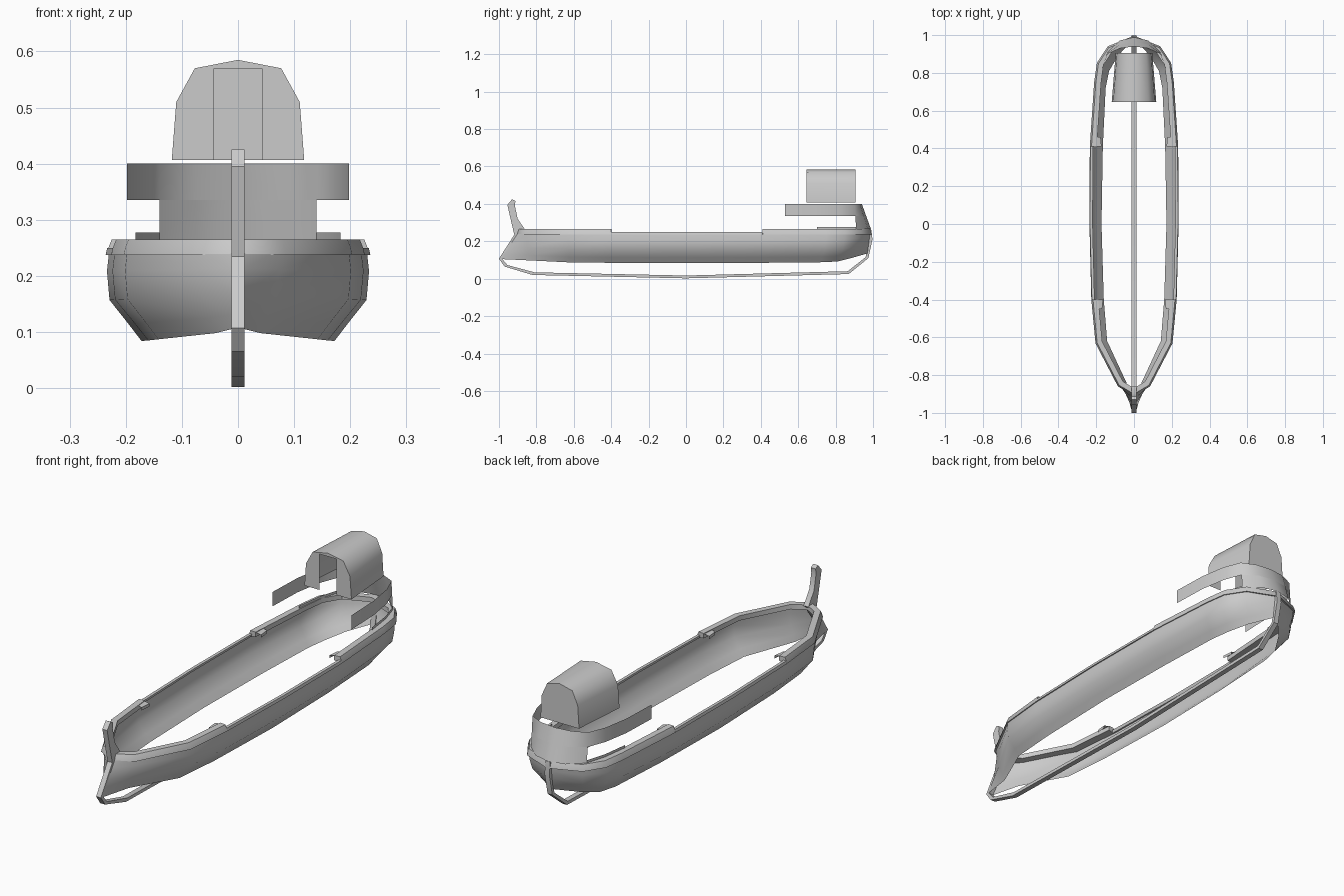
import bpy, bmesh
from mathutils import Vector

if "Cube" in bpy.data.objects:
    bpy.data.objects.remove(bpy.data.objects["Cube"])


def make(name, verts, faces, mirror=False, angle=0.6):
    me = bpy.data.meshes.new(name)
    me.from_pydata([tuple(v) for v in verts], [], faces)
    bm = bmesh.new()
    bm.from_mesh(me)
    bmesh.ops.remove_doubles(bm, verts=bm.verts, dist=1e-5)
    bmesh.ops.recalc_face_normals(bm, faces=bm.faces)
    bm.to_mesh(me)
    bm.free()
    ob = bpy.data.objects.new(name, me)
    bpy.context.collection.objects.link(ob)
    bpy.ops.object.select_all(action='DESELECT')
    ob.select_set(True)
    bpy.context.view_layer.objects.active = ob
    bpy.ops.object.shade_smooth_by_angle(angle=angle)
    if mirror:
        m = ob.modifiers.new("Mirror", 'MIRROR')
        m.merge_threshold = 0.0005
    return ob


def grid(name, rows, closed=False, caps=False, **kw):
    """Skin a list of equally long point rows."""
    n = len(rows[0])
    verts = [p for r in rows for p in r]
    faces = []
    for i in range(len(rows) - 1):
        for j in range(n if closed else n - 1):
            k = (j + 1) % n
            faces.append((i * n + j, i * n + k, (i + 1) * n + k, (i + 1) * n + j))
    if caps:
        faces += [tuple(range(n)), tuple(range(len(verts) - n, len(verts)))]
    return make(name, verts, faces, **kw)


def sweep(name, path, profile, **kw):
    """Sweep an (offset, z) profile along a plan-view path."""
    rows = []
    for i, p in enumerate(path):
        a = (p - path[max(i - 1, 0)])
        b = (path[min(i + 1, len(path) - 1)] - p)
        t = (a.normalized() + b.normalized()).normalized()
        nrm = Vector((t.y, -t.x))
        rows.append([(p.x + nrm.x * o, p.y + nrm.y * o, z) for o, z in profile])
    return grid(name, rows, closed=True, caps=True, **kw)


# Hull stations, bow to stern: top x, top y, bottom x, y, z, bulge
stations = [
    (.012, -.895, .012, -.99, .105, 0), (.08, -.855, .04, -.84, .098, .4),
    (.197, -.63, .142, -.62, .087, 1), (.219, -.40, .160, -.40, .085, 1),
    (.229, 0, .172, 0, .084, 1), (.227, .41, .165, .41, .085, 1),
    (.204, .75, .150, .72, .088, 1), (.19, .85, .132, .81, .092, .9),
    (.135, .935, .085, .89, .112, .7), (.012, .985, .012, .97, .135, 0)]
curve = [(0, 0), (.4, .18), (1.0, .44), (1.08, .75), (1, 1)]

# Hull shell, open at the bottom
rows = []
for tx, ty, bx, by, bz, w in stations:
    row = []
    for f, t in curve:
        g = t + (f - t) * w
        row.append((bx + (tx - bx) * g, by + (ty - by) * (t + (min(g, 1) - t) * .6),
                    bz + (.25 - bz) * t))
    rows.append(row)
grid("hull", rows, mirror=True, angle=1.0)

# Gunwale: low rail amidships, raised caps at bow and stern
plan = [Vector((s[0], s[1])) for s in stations]
flip = [Vector((-p.x, p.y)) for p in plan]
low = [(.007, .237), (.004, .25), (-.01, .25), (-.006, .237)]
cap = [(.007, .237), (.004, .25), (-.002, .265), (-.03, .265), (-.03, .243)]
sweep("middle_rail", plan[3:6], low, mirror=True)
sweep("bow_cap", flip[3::-1] + plan[:4], cap)
sweep("stern_cap", plan[5:] + flip[:4:-1], cap)

# Small knees where the raised caps end
for name, x, y, e in (("bow_knee", .219, -.40, -.05), ("stern_knee", .227, .41, .05)):
    grid(name, [[(x - .028, y, .263), (x - .055, y, .258), (x - .055, y, .245)],
                [(x - .032, y + e, .263), (x - .05, y + e, .258), (x - .05, y + e, .245)]],
         mirror=True)

# Keel with stem post and stern post: outer and inner side profile
outer = [(-.93, .425), (-.955, .395), (-.938, .32), (-.918, .235), (-1, .107),
         (-.97, .065), (-.82, .02), (0, .002), (.87, .025), (.975, .11), (.997, .21),
         (.99, .265)]
inner = [(-.912, .415), (-.915, .39), (-.90, .32), (-.86, .262), (-.982, .105),
         (-.955, .073), (-.81, .034), (0, .017), (.865, .04), (.96, .115), (.98, .21),
         (.975, .265)]
w = .012
grid("keel_and_posts",
     [[(-w, *o), (w, *o), (w, *i), (-w, *i)] for o, i in zip(outer, inner)],
     closed=True, caps=True)

# Stern screen: plan x, y at top, backward lean at foot
screen = [(.198, .53, 0), (.192, .70, 0), (.172, .82, 0), (.14, .90, .01),
          (.075, .93, .04), (0, .94, .047)]


def strip(name, pts, z0, z1):
    def at(p, z):
        return (p[0], p[1] + p[2] * (.40 - z) / .13, z)
    grid(name, [[at(p, z0) for p in pts], [at(p, z1) for p in pts]], mirror=True, angle=.8)


strip("screen_band", screen, .335, .40)
strip("screen_wall", screen[3:], .265, .335)
strip("screen_sill", [(.183, .70, 0), (.167, .82, .0), screen[3]], .263, .277)

# Cabin: tapered arch shell, front wall with doorway, closed back
arch = [(.118, .407), (.11, .51), (.077, .57), (0, .585)]
y0, y1, taper = .645, .905, .82
grid("cabin_shell", [[(x, y0, z) for x, z in arch],
                     [(x * taper, y1, z) for x, z in arch]], mirror=True, angle=1.0)
front = [(.043, .407)] + arch + [(0, .57), (.043, .57)]
make("cabin_front", [(x, y0, z) for x, z in front], [(0, 1, 2, 3, 6), (3, 4, 5, 6)], mirror=True)
back = arch + [(0, .407)]
make("cabin_back", [(x * taper, y1, z) for x, z in back], [tuple(range(5))], mirror=True)
